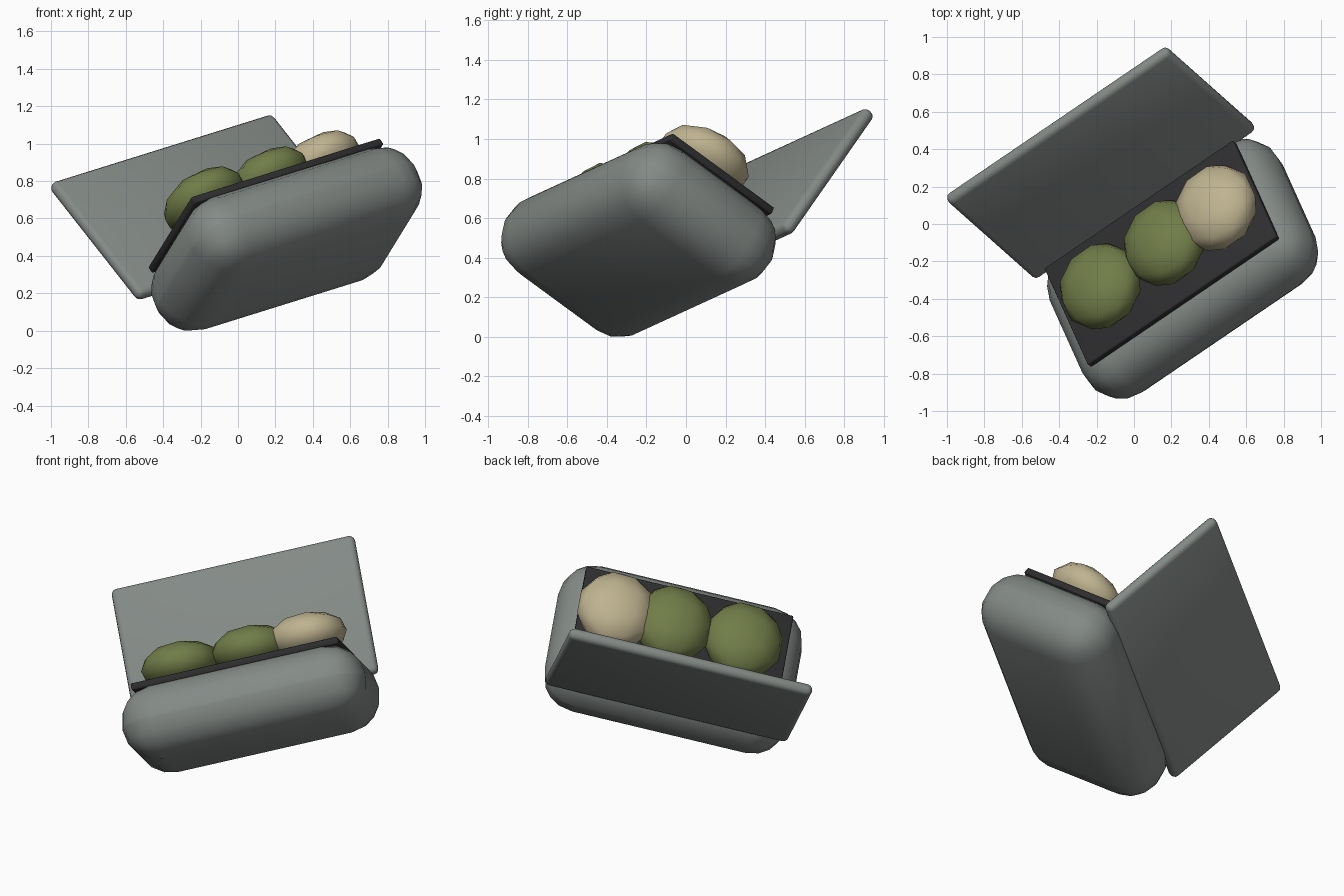
import bpy
from math import radians
from mathutils import Matrix, Vector

old = bpy.data.objects.get("Cube")
if old:
    bpy.data.objects.remove(old, do_unlink=True)


def material(name, rgb):
    mat = bpy.data.materials.new(name)
    mat.use_nodes = True
    colour = (*rgb, 1.0)
    mat.diffuse_color = colour
    node = next(n for n in mat.node_tree.nodes if n.type == "BSDF_PRINCIPLED")
    node.inputs["Base Color"].default_value = colour
    node.inputs["Roughness"].default_value = 0.7
    return mat


grey = material("warm grey", (0.23, 0.255, 0.24))
black = material("charcoal", (0.027, 0.027, 0.029))
green = material("olive green", (0.165, 0.205, 0.066))
beige = material("beige", (0.52, 0.45, 0.28))

# Tilted frame of the whole box: length, depth and upward axes
along = Vector((0.802, 0.545, 0.25)).normalized()
depth = Vector((-0.353, 0.75, -0.559))
depth = (depth - along * depth.dot(along)).normalized()
up = along.cross(depth)
frame = Matrix((along, depth, up)).transposed().to_4x4()
frame.translation = (0.26, -0.24, 0.49)


def finish(obj, name, mat, pos, tilt=0):
    obj.name = name
    obj.data.materials.append(mat)
    obj.matrix_world = frame @ Matrix.Translation(pos) @ Matrix.Rotation(radians(tilt), 4, "X")


def rounded_box(name, half, radius, segments, mat, pos, tilt=0):
    bpy.ops.mesh.primitive_cube_add(size=2)
    obj = bpy.context.object
    obj.data.transform(Matrix.Diagonal((*half, 1)))
    bevel = obj.modifiers.new("rounding", "BEVEL")
    bevel.width = radius
    bevel.segments = segments
    bevel.limit_method = "NONE"
    bpy.ops.object.modifier_apply(modifier=bevel.name)
    bpy.ops.object.shade_smooth_by_angle(angle=radians(50))
    finish(obj, name, mat, pos, tilt)


# Case with open lid and inner tray
rounded_box("case_body", (0.74, 0.47, 0.222), 0.215, 4, grey, (0, 0, 0))
rounded_box("case_lid", (0.74, 0.036, 0.44), 0.033, 3, grey, (0, 0.486, 0.554), -9.6)
rounded_box("tray", (0.63, 0.34, 0.021), 0.008, 2, black, (0, 0, 0.225))

# Flattened balls resting in the tray
for name, offset, mat in (("left_ball", -0.352, green),
                          ("middle_ball", 0.075, green),
                          ("right_ball", 0.42, beige)):
    bpy.ops.mesh.primitive_ico_sphere_add(subdivisions=2, radius=1)
    ball = bpy.context.object
    ball.data.transform(Matrix.Diagonal((0.24, 0.25, 0.14, 1)))
    bpy.ops.object.shade_smooth()
    finish(ball, name, mat, (offset, -0.034, 0.345))
